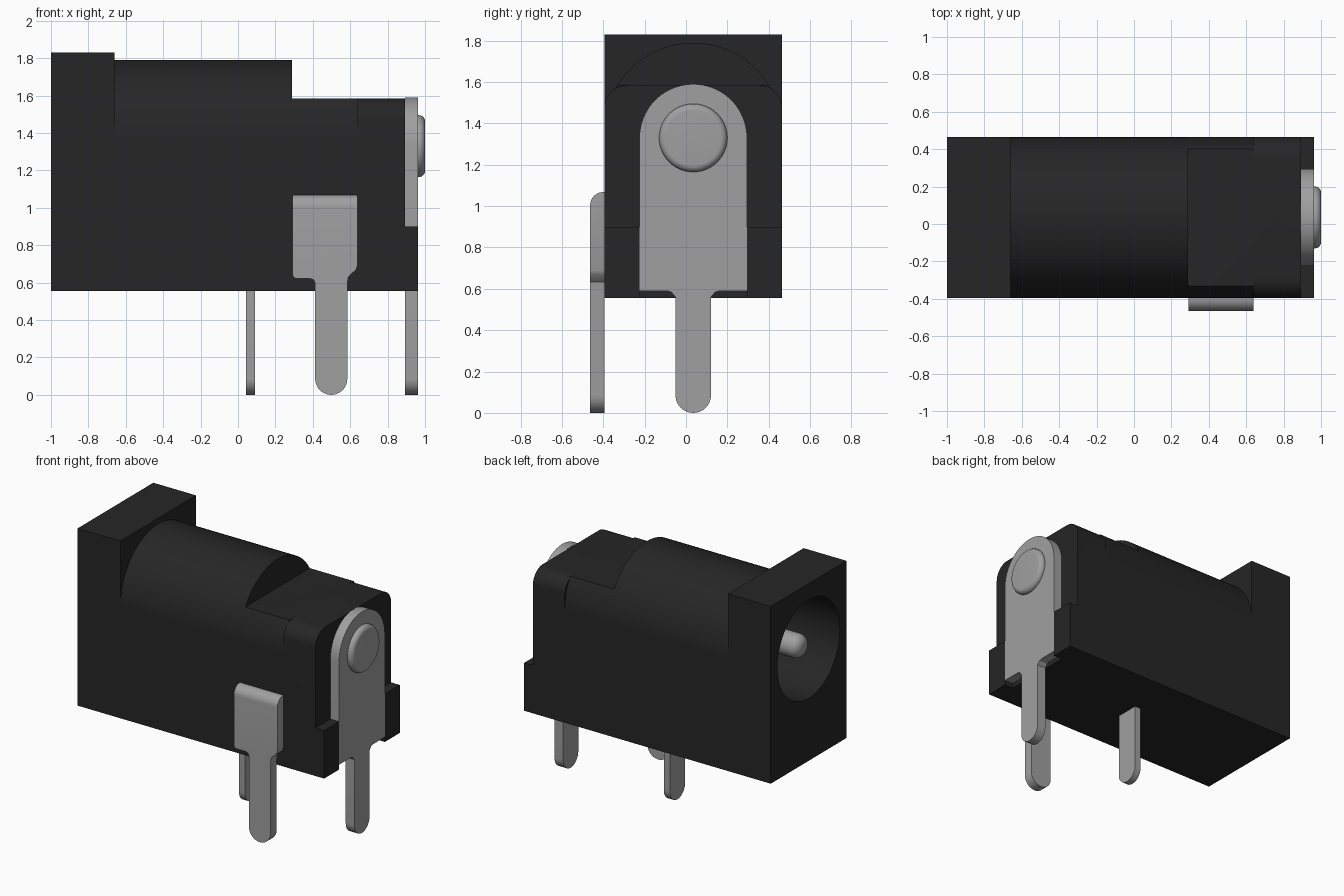
import bpy, bmesh, math
from mathutils import Vector

if "Cube" in bpy.data.objects:
    bpy.data.objects.remove(bpy.data.objects["Cube"], do_unlink=True)

CY = 0.035           # centre line of the part
Y0, Y1 = -0.395, 0.465
Z0 = 0.555           # underside of the housing
AXIS_Z, ARC_R = 1.36, 0.43


def material(name, rgb, rough):
    m = bpy.data.materials.new(name)
    m.use_nodes = True
    m.diffuse_color = (*rgb, 1)
    bsdf = m.node_tree.nodes["Principled BSDF"]
    bsdf.inputs["Base Color"].default_value = (*rgb, 1)
    bsdf.inputs["Roughness"].default_value = rough
    return m


BLACK = material("black plastic", (0.0194, 0.0189, 0.0189), 0.6)
METAL = material("grey metal", (0.35, 0.35, 0.35), 0.5)


def finish(bm, name, mat):
    bmesh.ops.recalc_face_normals(bm, faces=bm.faces)
    me = bpy.data.meshes.new(name)
    bm.to_mesh(me)
    bm.free()
    me.materials.append(mat)
    ob = bpy.data.objects.new(name, me)
    bpy.context.collection.objects.link(ob)
    return ob


def smooth(ob):
    bpy.ops.object.select_all(action='DESELECT')
    ob.select_set(True)
    bpy.context.view_layer.objects.active = ob
    bpy.ops.object.shade_smooth_by_angle(angle=math.radians(30))


def prism(name, pts, axis, lo, hi, mat, round_top=0.0):
    """Extrude an outline along x (points are y, z) or y (points are x, z)."""
    bm = bmesh.new()
    place = (lambda u, v, d: (d, u, v)) if axis == 'x' else (lambda u, v, d: (u, d, v))
    face = bm.faces.new([bm.verts.new(place(u, v, lo)) for u, v in pts])
    ext = bmesh.ops.extrude_face_region(bm, geom=[face])
    step = Vector(place(0, 0, hi - lo))
    bmesh.ops.translate(bm, vec=step, verts=[g for g in ext["geom"] if isinstance(g, bmesh.types.BMVert)])
    if round_top:    # soften the outer top edge
        top = max(v for _, v in pts)
        edges = [e for e in bm.edges if all(abs(v.co.z - top) < 1e-4 and abs(v.co.y - lo) < 1e-4 for v in e.verts)]
        bmesh.ops.bevel(bm, geom=edges, offset=round_top, segments=8, profile=0.5, affect='EDGES')
    return finish(bm, name, mat)


def lathe(name, profile, z, mat, steps=64):
    """Spin (x, radius) points about a line along x."""
    bm = bmesh.new()
    rings = []
    for x, r in profile:
        rings.append([bm.verts.new((x, CY + r * math.cos(a), z + r * math.sin(a)))
                      for a in (2 * math.pi * i / steps for i in range(steps))])
    for p, q in zip(rings, rings[1:]):
        for i in range(steps):
            j = (i + 1) % steps
            bm.faces.new((p[i], p[j], q[j], q[i]))
    bm.faces.new(rings[0])
    bm.faces.new(rings[-1])
    return finish(bm, name, mat)


def arc(cu, cv, r, a0, a1, n):
    return [(cu + r * math.cos(math.radians(a0 + (a1 - a0) * i / n)),
             cv + r * math.sin(math.radians(a0 + (a1 - a0) * i / n))) for i in range(n + 1)]


def rect(u0, u1, v0, v1):
    return [(u0, v0), (u1, v0), (u1, v1), (u0, v1)]


def boolean(ob, other, op):
    mod = ob.modifiers.new(op, 'BOOLEAN')
    mod.operation, mod.solver, mod.object = op, 'EXACT', other
    bpy.ops.object.select_all(action='DESELECT')
    ob.select_set(True)
    bpy.context.view_layer.objects.active = ob
    bpy.ops.object.modifier_apply(modifier=mod.name)
    bpy.data.objects.remove(other, do_unlink=True)


# Housing: flange, arched barrel, clipped step, rounded rear block, corner tabs
floor = [(Y0, Z0), (Y1, Z0)]
clip = math.degrees(math.asin((1.585 - AXIS_Z) / ARC_R))
housing = prism("housing", rect(Y0, Y1, Z0, 1.83), 'x', -1, -0.66, BLACK)
barrel = floor + arc(CY, AXIS_Z, ARC_R, 0, 180, 48)
step = floor + arc(CY, AXIS_Z, ARC_R, 0, clip, 10) + arc(CY, AXIS_Z, ARC_R, 180 - clip, 180, 10)
R = 0.11
rear = floor + arc(Y1 - R, 1.585 - R, R, 0, 90, 10) + arc(Y0 + R, 1.585 - R, R, 90, 180, 10)
for pts, lo, hi in ((barrel, -0.66, 0.29), (step, 0.29, 0.64), (rear, 0.64, 0.893),
                    (rect(Y0, -0.225, Z0, 0.9), 0.893, 0.962),
                    (rect(0.295, Y1, Z0, 0.9), 0.893, 0.962)):
    boolean(housing, prism("block", pts, 'x', lo, hi, BLACK), 'UNION')

# Plug socket bored into the flange end
boolean(housing, lathe("socket_cutter", [(-1.1, 0.355), (0.25, 0.355)], AXIS_Z, BLACK), 'DIFFERENCE')
smooth(housing)

# Centre contact with rounded tip
tip = [(-0.90 - 0.065 * math.sin(a), 0.02 + 0.063 * math.cos(a))
       for a in (math.pi / 2 * i / 8 for i in range(9))]
smooth(lathe("centre_contact", [(0.27, 0.083)] + tip, AXIS_Z, METAL, 40))


def leg(c, half, z_top):
    """Round-ended leg outline, from its upper left to its upper right."""
    return [(c - half, z_top)] + arc(c, half, half, 180, 360, 20) + [(c + half, z_top)]


def mirror(pts, c):
    return [(2 * c - u, v) for u, v in reversed(pts)]


# Rear terminal: domed plate narrowing to a leg
shoulder = [(CY + 0.105, 0.583), (CY + 0.125, 0.59), (CY + 0.26, 0.59)]
rear_outline = (mirror(shoulder, CY) + leg(CY, 0.086, 0.56) + shoulder
                + arc(CY, 1.33, 0.26, 0, 180, 36))
smooth(prism("rear_terminal", rear_outline, 'x', 0.893, 0.962, METAL))

# Rivet head on the rear terminal
head = [(0.968 + 0.032 * math.sin(a), 0.133 + 0.032 * math.cos(a))
        for a in (math.pi / 2 * i / 8 for i in range(9))]
smooth(lathe("rivet_head", [(0.95, 0.165)] + head, 1.33, METAL))

# Side terminal: flat tab narrowing to a leg, rounded at its outer top edge
side_outline = ([(0.292, 1.068), (0.292, 0.64), (0.297, 0.628), (0.312, 0.622), (0.385, 0.622), (0.405, 0.615)]
                + leg(0.4985, 0.086, 0.595)
                + [(0.59, 0.632), (0.63, 0.668), (0.638, 0.69), (0.638, 1.068)])
smooth(prism("side_terminal", side_outline, 'y', -0.464, Y0, METAL, 0.064))

# Middle terminal leg under the housing
smooth(prism("middle_terminal", leg(CY, 0.086, Z0 + 0.03), 'x', 0.043, 0.092, METAL))
